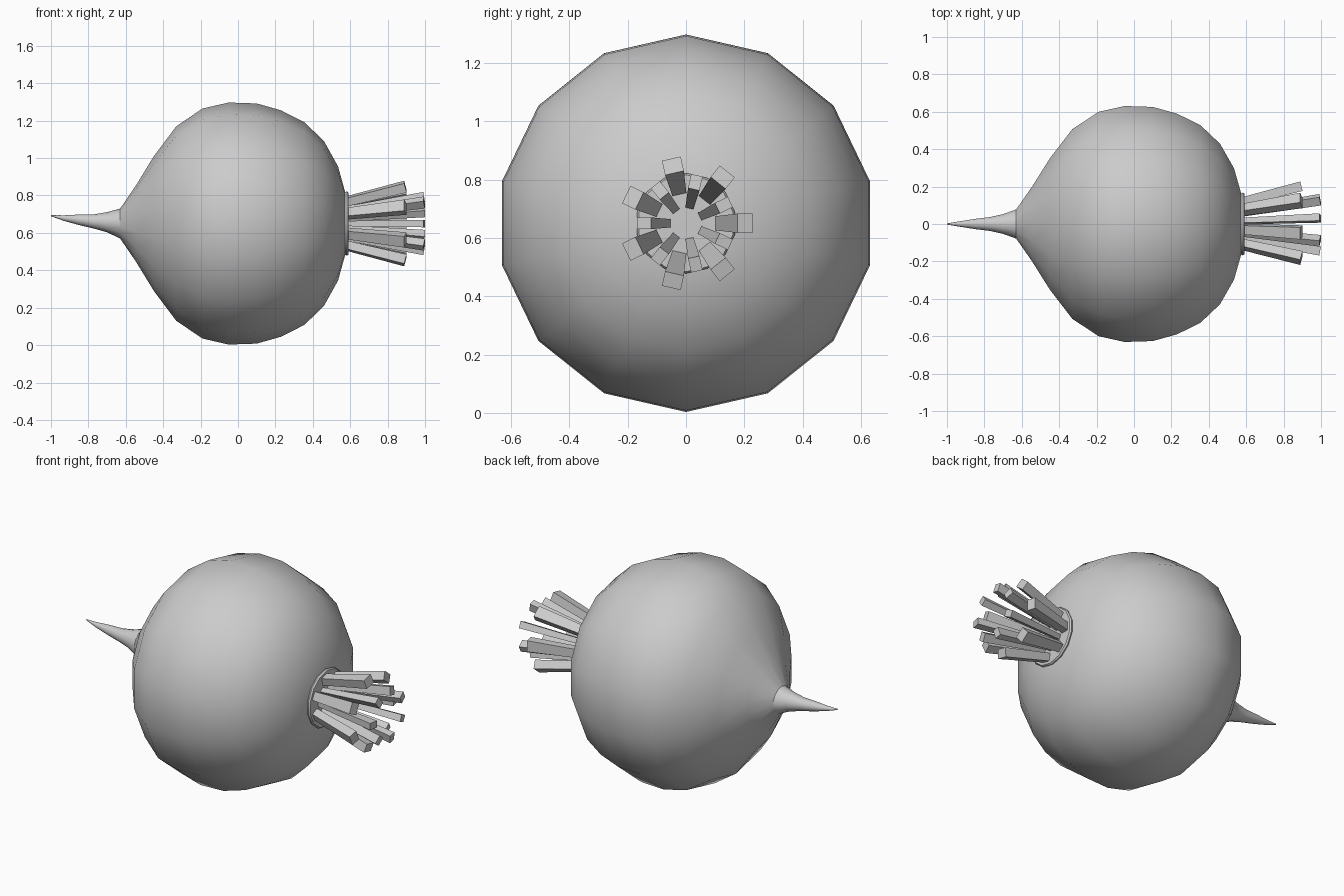
import bpy, bmesh, math
from mathutils import Vector

if "Cube" in bpy.data.objects:
    bpy.data.objects.remove(bpy.data.objects["Cube"])

SIDES = 14
CZ = 0.65


def finish(bm, name, smooth):
    bmesh.ops.recalc_face_normals(bm, faces=bm.faces)
    me = bpy.data.meshes.new(name)
    bm.to_mesh(me)
    bm.free()
    ob = bpy.data.objects.new(name, me)
    bpy.context.collection.objects.link(ob)
    if smooth:
        bpy.ops.object.select_all(action='DESELECT')
        bpy.context.view_layer.objects.active = ob
        ob.select_set(True)
        bpy.ops.object.shade_smooth_by_angle(angle=math.radians(35))
    return ob


def lathe_x(name, rings):
    """Loft 14-sided rings (x, radius, centre z) along x and close both ends."""
    bm = bmesh.new()
    prev = None
    for x, r, cz in rings:
        ring = []
        for i in range(SIDES):
            a = 2 * math.pi * i / SIDES
            ring.append(bm.verts.new((x, r * math.sin(a), cz + r * math.cos(a))))
        if prev:
            for i in range(SIDES):
                j = (i + 1) % SIDES
                bm.faces.new((prev[i], prev[j], ring[j], ring[i]))
        else:
            bm.faces.new(ring)
        prev = ring
    bm.faces.new(prev)
    return finish(bm, name, True)


def stem(name, angle, base, tip):
    """Tapered square bar; base and tip are (x, radius, half width, half thickness)."""
    radial = Vector((0, math.cos(angle), math.sin(angle)))
    side = Vector((0, -math.sin(angle), math.cos(angle)))
    ends = [Vector((e[0], 0, CZ)) + radial * e[1] for e in (base, tip)]
    axis = (ends[1] - ends[0]).normalized()
    thick = axis.cross(side).normalized()
    bm = bmesh.new()
    quads = []
    for c, e in zip(ends, (base, tip)):
        quads.append([bm.verts.new(c + side * e[2] * s + thick * e[3] * t)
                      for s, t in ((-1, -1), (1, -1), (1, 1), (-1, 1))])
    a, b = quads
    bm.faces.new(a)
    bm.faces.new(b)
    for i in range(4):
        j = (i + 1) % 4
        bm.faces.new((a[i], a[j], b[j], b[i]))
    finish(bm, name, False)


# bulb with its thin, upward-bent root tail
tail = [(-1.0, 0.003, 0.692), (-0.93, 0.015, 0.679), (-0.85, 0.028, 0.67),
        (-0.77, 0.038, 0.661), (-0.70, 0.054, 0.657), (-0.63, 0.08, 0.65)]
bulb = [(-0.545, 0.205), (-0.45, 0.36), (-0.33, 0.52), (-0.19, 0.615),
        (-0.05, 0.647), (0.10, 0.642), (0.23, 0.605), (0.355, 0.542),
        (0.46, 0.44), (0.535, 0.305), (0.578, 0.15)]
lathe_x("bulb_and_root", tail + [(x, r, CZ) for x, r in bulb])

# crown collar where the stems grow
collar = [(0.568, 0.15), (0.573, 0.168), (0.582, 0.172), (0.591, 0.166), (0.592, 0.14)]
lathe_x("crown_collar", [(x, r, CZ) for x, r in collar])

# two rings of cut stems: short splayed outer ones, long inner ones
for k in range(7):
    a = 2 * math.pi * k / 7
    stem(f"outer_stem_{k + 1}", a,
         (0.575, 0.12, 0.024, 0.022), (0.895, 0.202, 0.033, 0.026))
    stem(f"inner_stem_{k + 1}", a + math.pi,
         (0.575, 0.07, 0.014, 0.02), (0.995, 0.144, 0.02, 0.025))
